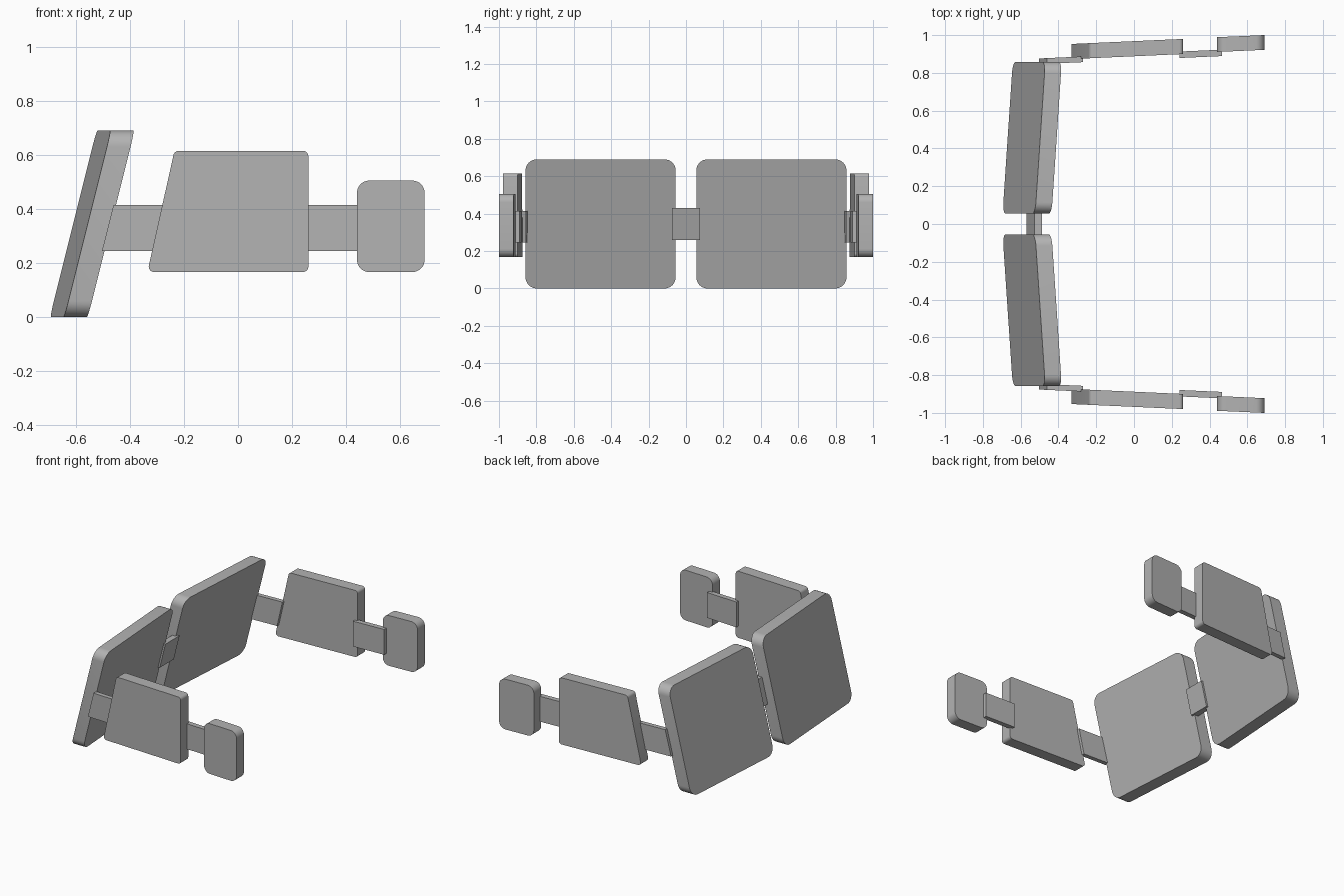
import bpy, bmesh
from math import pi, sin, cos, radians
from mathutils import Vector

default = bpy.data.objects.get("Cube")
if default:
    bpy.data.objects.remove(default, do_unlink=True)

grey = bpy.data.materials.new("neutral grey")
grey.use_nodes = True
COLOUR = (0.45, 0.45, 0.45, 1)
grey.diffuse_color = COLOUR
grey.node_tree.nodes["Principled BSDF"].inputs["Base Color"].default_value = COLOUR


def rounded(corners, radius, steps=8):
    """Round every corner of a convex outline with a tangent arc."""
    if radius == 0:
        return [Vector(c) for c in corners]
    points = []
    for i, c in enumerate(corners):
        c = Vector(c)
        a = (Vector(corners[i - 1]) - c).normalized()
        b = (Vector(corners[(i + 1) % len(corners)]) - c).normalized()
        half = a.angle(b) / 2
        mid = (a + b).normalized()
        centre = c + mid * radius / sin(half)
        sweep = pi / 2 - half
        side = (b - mid * b.dot(mid)).normalized()
        for k in range(steps + 1):
            t = sweep * (2 * k / steps - 1)
            points.append(centre + radius * (side * sin(t) - mid * cos(t)))
    return points


def slab(name, corners, radius, place, thickness, side=1):
    """Extrude an outline along the thickness vector; side flips it across y."""
    bm = bmesh.new()
    verts = [bm.verts.new(place(p.x, p.y)) for p in rounded(corners, radius)]
    face = bm.faces.new(verts)
    out = bmesh.ops.extrude_face_region(bm, geom=[face])
    moved = [g for g in out["geom"] if isinstance(g, bmesh.types.BMVert)]
    bmesh.ops.translate(bm, verts=moved, vec=thickness)
    for v in bm.verts:
        v.co.y *= side
    bmesh.ops.recalc_face_normals(bm, faces=bm.faces[:])
    mesh = bpy.data.meshes.new(name)
    bm.to_mesh(mesh)
    bm.free()
    mesh.materials.append(grey)
    obj = bpy.data.objects.new(name, mesh)
    bpy.context.collection.objects.link(obj)
    bpy.ops.object.select_all(action="DESELECT")
    obj.select_set(True)
    bpy.context.view_layer.objects.active = obj
    bpy.ops.object.shade_smooth_by_angle(angle=radians(30))


def box(u0, u1, v0, v1):
    return [(u0, v0), (u1, v0), (u1, v1), (u0, v1)]


def rear_plane(y, z):
    # leaning back plate, angled away from the centre
    return (-0.696 + 0.25 * z + 0.067 * (y - 0.05), y, z)


def wing_plane(offset):
    # side parts splay slightly outwards along x
    return lambda x, z: (x, offset + 0.045 * x, z)


for label, side in (("left", 1), ("right", -1)):
    # large leaning back plate
    slab(label + "_back_plate", box(0.055, 0.858, 0, 0.69), 0.06,
         rear_plane, (0.087, 0, 0), side)
    # link between back plate and side panel
    slab(label + "_front_link",
         [(-0.503, 0.245), (-0.308, 0.245), (-0.27, 0.415), (-0.46, 0.415)], 0,
         wing_plane(0.869), (0, 0.03, 0), side)
    # side panel with one slanted edge
    slab(label + "_side_panel",
         [(-0.335, 0.167), (0.26, 0.167), (0.26, 0.615), (-0.235, 0.615)], 0.02,
         wing_plane(0.888), (0, 0.08, 0), side)
    # link between side panel and end pad
    slab(label + "_end_link", box(0.24, 0.465, 0.245, 0.415), 0,
         wing_plane(0.868), (0, 0.034, 0), side)
    # small rounded end pad
    slab(label + "_end_pad", box(0.44, 0.69, 0.167, 0.505), 0.045,
         wing_plane(0.891), (0, 0.078, 0), side)

# link joining the two back plates
slab("centre_link", box(-0.075, 0.075, 0.26, 0.43), 0,
     lambda y, z: (-0.57 + 0.25 * (z - 0.26), y, z), (0.04, 0, 0))
